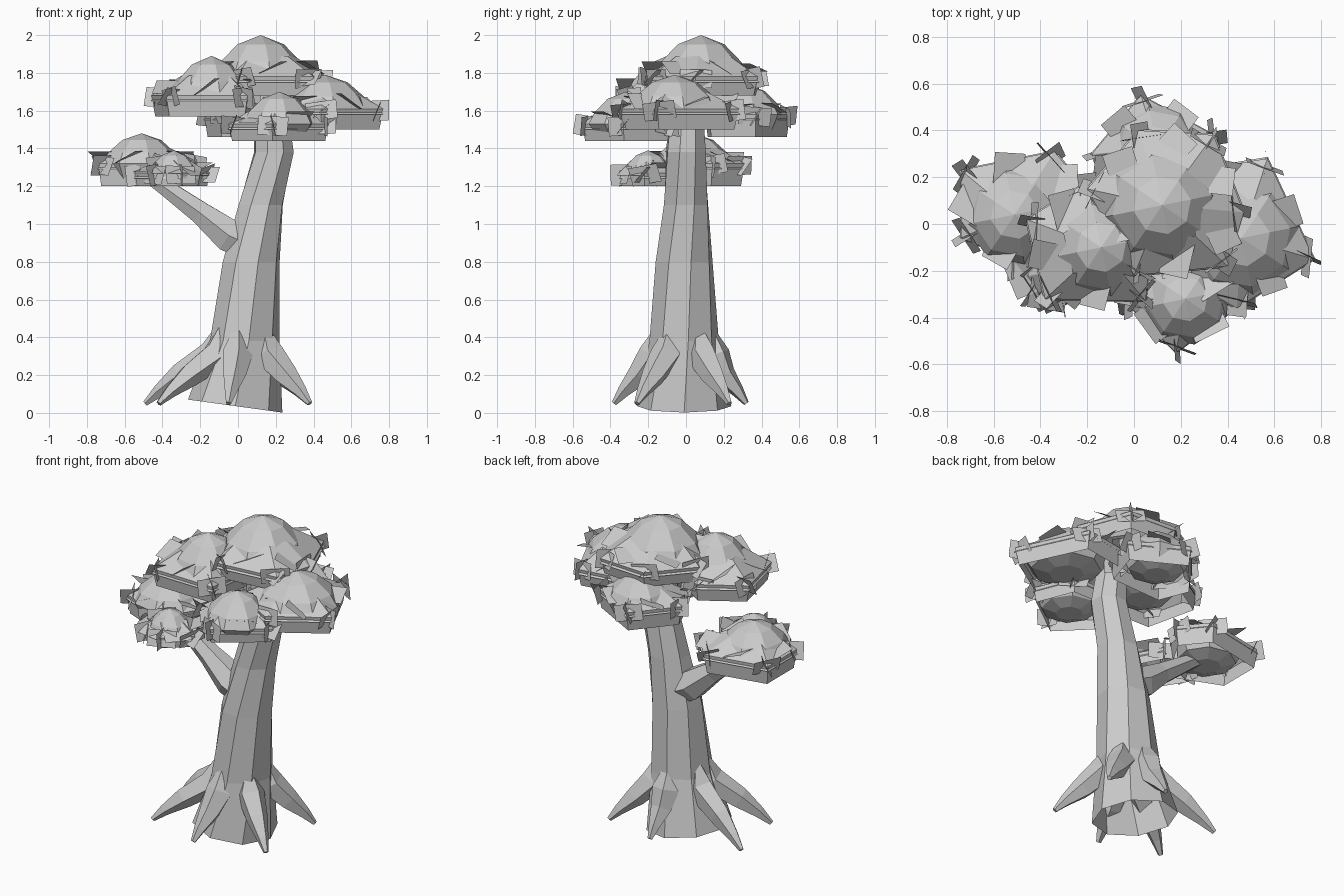
import bpy, bmesh, math, random
from mathutils import Vector, Matrix

if "Cube" in bpy.data.objects:
    bpy.data.objects.remove(bpy.data.objects["Cube"])

random.seed(7)
grey = bpy.data.materials.new("plain grey")
grey.diffuse_color = (0.6, 0.6, 0.6, 1)
grey.use_nodes = True
grey.node_tree.nodes["Principled BSDF"].inputs["Base Color"].default_value = grey.diffuse_color


def finish(name, bm):
    bmesh.ops.recalc_face_normals(bm, faces=bm.faces[:])
    me = bpy.data.meshes.new(name)
    bm.to_mesh(me)
    bm.free()
    me.materials.append(grey)
    ob = bpy.data.objects.new(name, me)
    bpy.context.collection.objects.link(ob)
    return ob


def bridge(bm, a, b):
    n = len(a)
    for i in range(n):
        j = (i + 1) % n
        bm.faces.new((a[i], a[j], b[j], b[i]))


def tube(name, path, sides, level=False, twist=0.0, tilt=0.0, open_base=False):
    """Tapered tube through (x, y, z, radius) points."""
    bm = bmesh.new()
    pts = [Vector(p[:3]) for p in path]
    rings = []
    for k, p in enumerate(pts):
        d = pts[min(k + 1, len(pts) - 1)] - pts[max(k - 1, 0)]
        rot = Matrix.Identity(3) if level else d.to_track_quat('Z', 'Y').to_matrix()
        ring = []
        for i in range(sides):
            a = math.tau * i / sides + twist * k
            r = path[k][3]
            ring.append(bm.verts.new(p + rot @ Vector((r * math.cos(a), r * math.sin(a), 0))))
        rings.append(ring)
    for v in rings[0]:
        v.co.z -= tilt * v.co.x
    for a, b in zip(rings, rings[1:]):
        bridge(bm, a, b)
    if not open_base:
        bm.faces.new(rings[0])
    bm.faces.new(rings[-1])
    return finish(name, bm)


def card(bm, pos, w, h, yaw, lean, roll=0.0):
    """Single flat leaf card."""
    m = (Matrix.Translation(pos) @ Matrix.Rotation(yaw, 4, 'Z')
         @ Matrix.Rotation(lean, 4, 'X') @ Matrix.Rotation(roll, 4, 'Y'))
    bm.faces.new([bm.verts.new(m @ Vector((x * w, 0, z * h)))
                  for x, z in ((-1, -1), (1, -1), (1, 1), (-1, 1))])


def clump(name, cx, cy, z0, z1, z2, corners):
    """Foliage: low faceted dome, angular roof with a skirt, leaf cards."""
    bm = bmesh.new()
    c = Vector((cx, cy, 0))
    pts = [Vector((x, y, 0)) for x, y in corners]
    R = sum((p - c).length for p in pts) / len(pts)
    h = z2 - z1
    # dome core, closed underneath
    rings = []
    for f, z in ((0.36, z2 - 0.22 * h), (0.62, z1 + 0.36 * h),
                 (0.74, z1), (0.6, z0 + 0.04), (0.3, z0 + 0.01)):
        rings.append([bm.verts.new((cx + R * f * math.cos(math.tau * i / 8 + 0.2),
                                    cy + R * f * math.sin(math.tau * i / 8 + 0.2), z))
                      for i in range(8)])
    for a, b in zip(rings, rings[1:]):
        bridge(bm, a, b)
    top = bm.verts.new((cx, cy, z2))
    for i in range(8):
        bm.faces.new((top, rings[0][i], rings[0][(i + 1) % 8]))
    bm.faces.new(rings[-1])

    # roof sloping to the brim, skirt tucking inwards, thin lip below the brim
    def ring(f, z):
        return [bm.verts.new(c + (p - c) * f + Vector((0, 0, z))) for p in pts]
    a, b, d = ring(0.5, z1 + 0.5 * h), ring(1.0, z1), ring(0.93, z0)
    bridge(bm, a, b)
    bridge(bm, b, d)
    bridge(bm, ring(0.85, z1 + 0.02), ring(1.02, z1 - 0.03))
    # large crossed cards at the corners and tilted ones on the roof
    n = len(pts)
    for i, p in enumerate(pts):
        out = (p - c).normalized()
        yaw = math.atan2(out.y, out.x)
        pos = c + (p - c) * 0.9 + Vector((0, 0, z1 - 0.01))
        rnd = random.uniform
        card(bm, pos, 0.065, 0.055, yaw + rnd(-.3, .3), rnd(-.9, .9), rnd(-.2, .2))
        card(bm, pos, 0.085, 0.05, yaw + 1.57 + rnd(-.3, .3), rnd(-.4, .4), rnd(-.2, .2))
        mid = (p + pts[(i + 1) % n]) / 2
        pos = c + (mid - c) * 0.8 + Vector((0, 0, z1 + 0.22 * h))
        card(bm, pos, 0.08, 0.07, yaw + math.pi * 0.5 + math.pi / n,
             random.choice((-1, 1)) * rnd(.9, 1.3))
    return finish(name, bm)


# trunk, open at the bottom
tube("trunk", [(-0.015, -0.01, 0.034, 0.25), (0.035, -0.01, 0.38, 0.185),
               (0.07, -0.01, 0.8, 0.155), (0.12, 0, 1.1, 0.125),
               (0.19, 0, 1.38, 0.11), (0.17, 0, 1.64, 0.09)],
     8, level=True, twist=0.12, tilt=0.137, open_base=True)

# roots
for i, (tx, ty) in enumerate([(-.49, .14), (-.42, -.26), (-.05, -.38),
                              (.38, -.26), (.38, .23), (.03, .32)]):
    o = Vector((0.03, -0.01))
    t = Vector((tx, ty)) - o
    dist, u = t.length, t.normalized()
    path = []
    for r, z, rad in ((0.13, 0.45, 0.025), (0.16, 0.31, 0.085), (0.64 * dist, 0.2, 0.065),
                      (0.86 * dist, 0.115, 0.036), (dist, 0.05, 0.015)):
        q = o + u * r
        path.append((q.x, q.y, z, rad))
    tube(f"root_{i + 1}", path, 5)

# side branch
tube("branch", [(0.08, 0, 0.88, 0.1), (-0.05, 0, 0.94, 0.1), (-0.2, 0.0, 1.06, 0.068),
                (-0.38, 0.01, 1.19, 0.05), (-0.5, 0.02, 1.27, 0.035)], 6)

# foliage
clump("foliage_top", .12, .08, 1.68, 1.78, 2.0,
      [(-.2, .15), (.02, .40), (.34, .38), (.47, .05), (.40, -.18), (0, -.22)])
clump("foliage_front_left", -.14, -.1, 1.57, 1.68, 1.89,
      [(-.46, .02), (-.2, .18), (.08, 0), (.05, -.33), (-.38, -.32)])
clump("foliage_right", .46, -.06, 1.5, 1.61, 1.79,
      [(.57, .28), (.77, -.15), (.44, -.36), (.15, -.2), (.2, .22)])
clump("foliage_front_low", .22, -.32, 1.44, 1.53, 1.7,
      [(-.05, -.32), (.18, -.55), (.48, -.33), (.38, -.08), (.05, -.08)])
clump("foliage_back_low", .1, .32, 1.46, 1.58, 1.74,
      [(-.18, .3), (.03, .55), (.36, .37), (.28, .12), (-.1, .1)])
clump("foliage_branch", -.51, .04, 1.2, 1.32, 1.48,
      [(-.74, .23), (-.34, .31), (-.2, .14), (-.4, -.2), (-.74, -.06)])
clump("foliage_branch_front", -.34, -.2, 1.2, 1.27, 1.39,
      [(-.55, -.15), (-.45, -.31), (-.3, -.35), (-.15, -.22), (-.25, -.03)])
